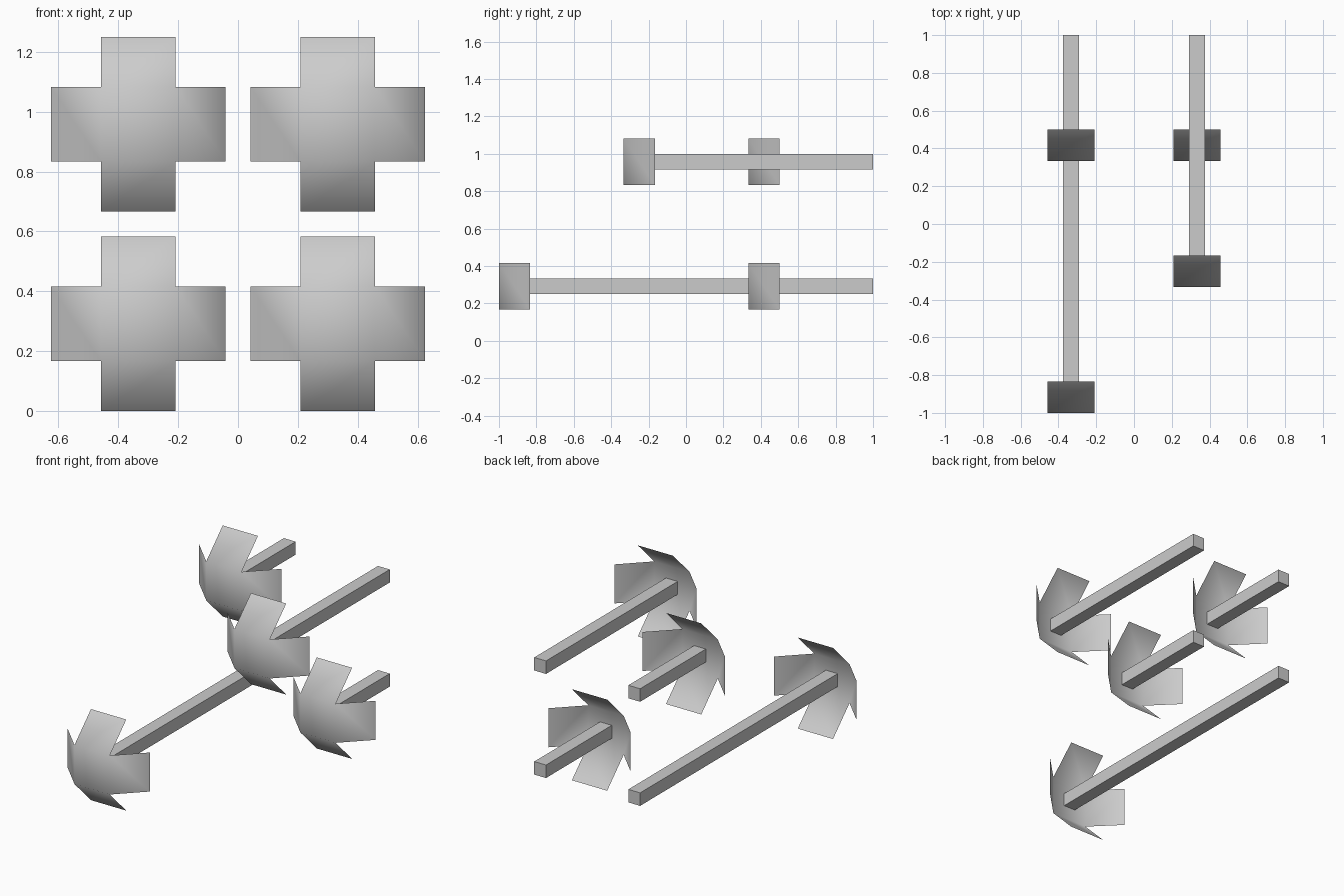
import bpy, bmesh

if "Cube" in bpy.data.objects:
    bpy.data.objects.remove(bpy.data.objects["Cube"])

CORE = 0.125      # half width of the flat centre of a shell
ARM = 1 / 6       # outward and backward reach of each folded arm
ROD = 1 / 24      # half thickness of a rod
BACK = 1.0        # all rods end here


def make_object(name, bm, smooth):
    for f in bm.faces:
        f.smooth = smooth
    mesh = bpy.data.meshes.new(name)
    bm.to_mesh(mesh)
    bm.free()
    obj = bpy.data.objects.new(name, mesh)
    bpy.context.collection.objects.link(obj)
    return obj


def cross_shell(name, x, y, z):
    """Thin cross: flat front square with four arms folded back 45 degrees."""
    bm = bmesh.new()
    core = [bm.verts.new((sx * CORE, 0, sz * CORE))
            for sx, sz in ((-1, -1), (1, -1), (1, 1), (-1, 1))]
    bm.faces.new(core)
    for i, (dx, dz) in enumerate(((0, -1), (1, 0), (0, 1), (-1, 0))):
        a, b = core[i], core[(i + 1) % 4]
        tips = [bm.verts.new((v.co.x + dx * ARM, ARM, v.co.z + dz * ARM))
                for v in (a, b)]
        bm.faces.new((b, a, tips[0], tips[1]))
    make_object(name, bm, True).location = (x, y, z)


def rod(name, x, y, z):
    """Square rod from just behind the shell to the common back plane."""
    start = y + 0.001
    bm = bmesh.new()
    bmesh.ops.create_cube(bm, size=1)
    bmesh.ops.scale(bm, vec=(2 * ROD, BACK - start, 2 * ROD), verts=bm.verts)
    make_object(name, bm, False).location = (x, (start + BACK) / 2, z)


# Four cross-headed rods of staggered length: name, x, front y, z
LOW, HIGH = CORE + ARM, CORE + ARM + 2 / 3
for label, x, y, z in (("lower_left", -1 / 3, -1, LOW),
                       ("lower_right", 1 / 3, 1 / 3, LOW),
                       ("upper_left", -1 / 3, 1 / 3, HIGH),
                       ("upper_right", 1 / 3, -1 / 3, HIGH)):
    cross_shell("cross_shell_" + label, x, y, z)
    rod("rod_" + label, x, y, z)
